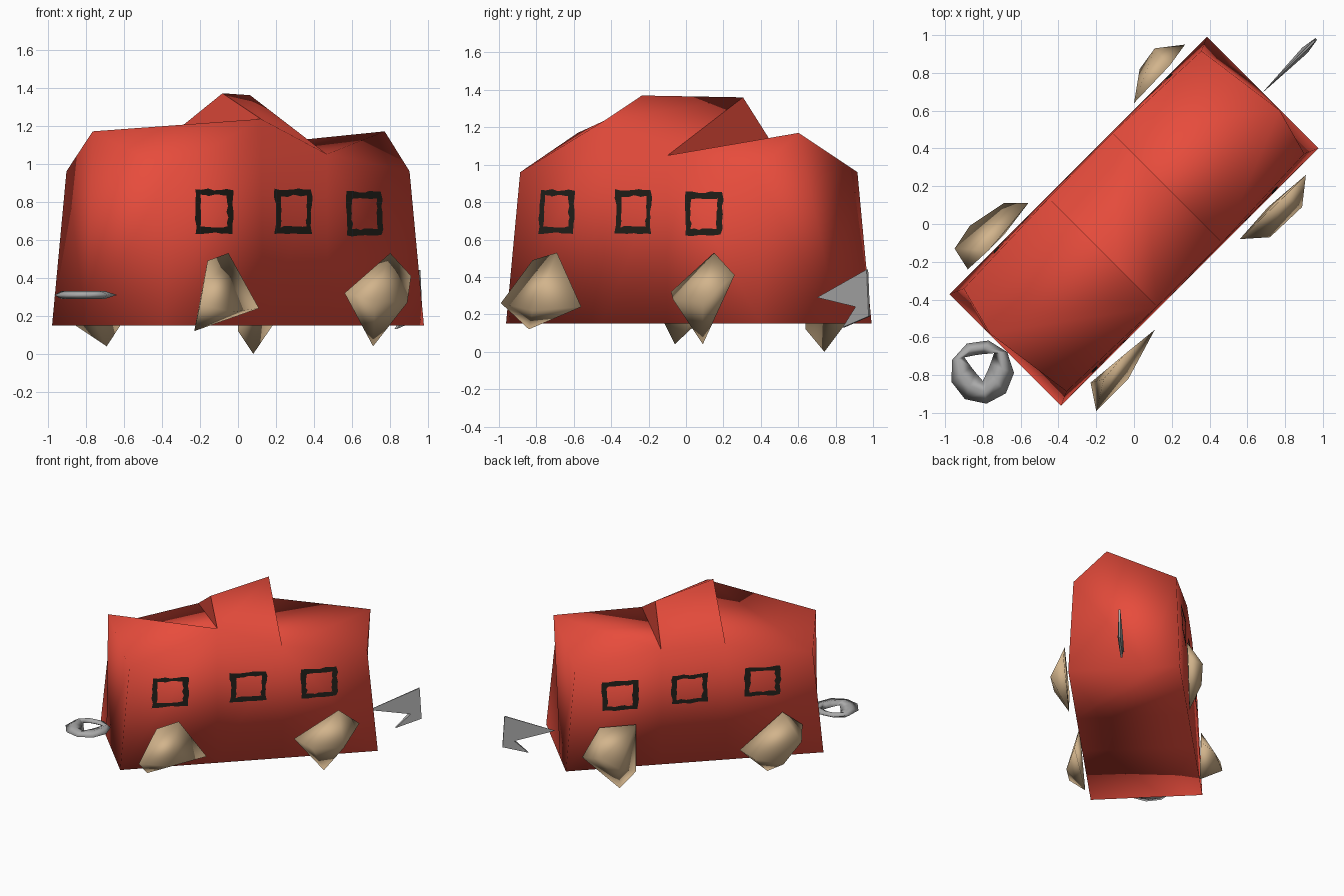
import bpy, bmesh, math, random
from mathutils import Matrix, Vector
from mathutils.bvhtree import BVHTree

random.seed(4)
if "Cube" in bpy.data.objects:
    bpy.data.objects.remove(bpy.data.objects["Cube"], do_unlink=True)

# The wagon is modelled along its own length, then turned diagonally
TURN = Matrix.Translation((0, 0.015, 0)) @ Matrix.Rotation(math.radians(45), 4, "Z")


def material(name, colour):
    mat = bpy.data.materials.new(name)
    mat.use_nodes = True
    mat.diffuse_color = (*colour, 1)
    mat.node_tree.nodes["Principled BSDF"].inputs["Base Color"].default_value = (*colour, 1)
    return mat


RED = material("painted red", (0.8, 0.072, 0.045))
TAN = material("wheel tan", (0.645, 0.456, 0.262))
GREY = material("coupling grey", (0.4, 0.4, 0.4))
BLACK = material("frame black", (0.016, 0.015, 0.011))


def finish(bm, name, mat, matrix=None, smooth=True):
    if matrix:
        bm.transform(matrix)
    for face in bm.faces:
        face.smooth = smooth
    mesh = bpy.data.meshes.new(name)
    bm.to_mesh(mesh)
    bm.free()
    mesh.materials.append(mat)
    obj = bpy.data.objects.new(name, mesh)
    bpy.context.collection.objects.link(obj)
    return obj


# Body: four cross-sections of right base, right eave, ridge, left eave, left base
BASE_Z, HALF = 0.15, 0.418


def section(u_base, u_eave, u_ridge, right, ridge, left):
    return [(u_base, -HALF, BASE_Z), (u_eave, *right), (u_ridge, *ridge),
            (u_eave, *left), (u_base, HALF, BASE_Z)]


sections = [
    section(-0.964, -0.89, -0.96, (-0.385, 0.96), (0.12, 1.17), (0.385, 0.96)),
    section(-0.235, -0.235, -0.235, (-0.405, 1.235), (-0.12, 1.37), (0.405, 1.07)),
    section(0.25, 0.25, 0.25, (-0.41, 1.05), (0.16, 1.36), (0.41, 1.08)),
    section(0.964, 0.89, 0.96, (-0.385, 0.96), (-0.13, 1.17), (0.385, 0.96)),
]
bm = bmesh.new()
rings = [[bm.verts.new(p) for p in s] for s in sections]

# Raised middle of the wagon: walls, both roof slopes and floor
for i in range(5):
    j = (i + 1) % 5
    bm.faces.new((rings[1][i], rings[2][i], rings[2][j], rings[1][j]))

# End bays: a low folded roof and an end wall creased from the ridge to its foot
for end, mid in ((rings[0], rings[1]), (rings[3], rings[2])):
    r_base, r_eave, ridge, l_eave, l_base = end
    mr_base, mr_eave, m_ridge, ml_eave, ml_base = mid
    foot = bm.verts.new((r_base.co.x, 0.165, BASE_Z))
    if end is rings[0]:
        roof = ((ridge, l_eave, mr_eave), (l_eave, ml_eave, mr_eave))
    else:
        roof = ((ridge, ml_eave, mr_eave), (ridge, l_eave, ml_eave))
    for face in ((r_base, r_eave, mr_eave, mr_base), (l_base, l_eave, ml_eave, ml_base),
                 (r_eave, ridge, mr_eave), *roof,
                 (r_base, mr_base, ml_base, l_base, foot),
                 (r_base, r_eave, foot), (r_eave, ridge, foot),
                 (ridge, l_eave, foot), (l_eave, l_base, foot)):
        bm.faces.new(face)
    # Upright gable between the low roof and the raised middle
    gable = bm.faces.new((mr_eave, m_ridge, ml_eave))
    for edge in gable.edges:
        edge.smooth = False
bmesh.ops.recalc_face_normals(bm, faces=bm.faces)
wall = BVHTree.FromBMesh(bm)
finish(bm, "wagon_body", RED, TURN)


# Hand-drawn window frames laid on the side walls
def window(name, u, z, side):
    bm = bmesh.new()
    loops = []
    for half_w, half_h in ((0.135, 0.115), (0.095, 0.082)):
        corners = [Vector(c) for c in ((-1, -1), (1, -1), (1, 1), (-1, 1))]
        loop = []
        for i in range(4):
            for step in range(6):
                c = corners[i].lerp(corners[(i + 1) % 4], step / 6)
                pu = u + c.x * half_w + random.uniform(-0.008, 0.008)
                pz = z + c.y * half_h + random.uniform(-0.006, 0.006)
                hit = wall.ray_cast(Vector((pu, side * 2, pz)), Vector((0, -side, 0)))[0]
                loop.append(bm.verts.new(hit + Vector((0, side * 0.004, 0))))
        loops.append(loop)
    outer, inner = loops
    for i in range(len(outer)):
        j = (i + 1) % len(outer)
        quad = [outer[i], outer[j], inner[j], inner[i]]
        bm.faces.new(quad if side < 0 else quad[::-1])
    finish(bm, name, BLACK, TURN, smooth=False)


for side, label, spots in (
        (-1, "right", ((-0.588, 0.75), (-0.005, 0.75), (0.527, 0.738))),
        (1, "left", ((-0.51, 0.76), (0.035, 0.745), (0.56, 0.73)))):
    for n, (u, z) in enumerate(spots, 1):
        window(f"{label}_window_frame_{n}", u, z, side)

# Chipped, stone-like wheels
wheels = {
    "front_wheel": ((.11, -.56, .24), (-.05, -.69, .53), (-.16, -.82, .49),
                    (-.23, -.84, .12), (-.2, -.99, .26), (-.03, -.82, .22)),
    "left_wheel": ((.8, .15, .53), (.91, .26, .41), (.71, .09, .04),
                   (.56, -.08, .32), (.89, .09, .27), (.72, -.07, .28)),
    "right_wheel": ((-.56, .11, .24), (-.69, -.06, .04), (-.95, -.13, .32),
                    (-.88, -.24, .4), (-.77, -.14, .51), (-.69, .11, .2), (-.87, -.01, .16)),
    "back_wheel": ((.08, .74, 0), (.27, .95, .28), (.19, .84, .5), (0, .64, .5),
                   (0, .64, .12), (.03, .82, .2), (.11, .93, .3)),
}
for name, points in wheels.items():
    bm = bmesh.new()
    for p in points:
        bm.verts.new(p)
    bmesh.ops.convex_hull(bm, input=bm.verts)
    bmesh.ops.recalc_face_normals(bm, faces=bm.faces)
    finish(bm, name, TAN)

# Coupling ring with a three-cornered hole
bm = bmesh.new()
N = 9
loops = []
for kind, z in (("outer", 0.31), ("top", 0.33), ("hole", 0.31), ("under", 0.29)):
    loop = []
    for i in range(N):
        a = math.radians(38) + math.tau * i / N
        rim = Vector((-0.805, -0.783, z)) + 0.17 * Vector((math.cos(a), math.sin(a), 0))
        r = 0.092 if i % 3 == 0 else 0.052
        hole = Vector((-0.813, -0.74, z)) + r * Vector((math.cos(a), math.sin(a), 0))
        t = {"outer": 0, "hole": 1}.get(kind, 0.5)
        loop.append(bm.verts.new(rim.lerp(hole, t)))
    loops.append(loop)
for k in range(4):
    a, b = loops[k], loops[(k + 1) % 4]
    for i in range(N):
        j = (i + 1) % N
        bm.faces.new((a[i], a[j], b[j], b[i]))
bmesh.ops.recalc_face_normals(bm, faces=bm.faces)
finish(bm, "coupling_ring", GREY)

# Coupling hook: a thin barbed blade, thickest at the barb (length, height, half thickness)
bm = bmesh.new()
profile = ((0.97, 0.29, 0.001), (1.35, 0.44, 0.006), (1.365, 0.19, 0.006),
           (1.17, 0.13, 0.008), (1.28, 0.24, 0.02))
sides = [[bm.verts.new((u, s * t, z)) for u, z, t in profile] for s in (-1, 1)]
bm.faces.new(sides[0])
bm.faces.new(sides[1][::-1])
for i in range(5):
    j = (i + 1) % 5
    bm.faces.new((sides[0][i], sides[1][i], sides[1][j], sides[0][j]))
bmesh.ops.recalc_face_normals(bm, faces=bm.faces)
finish(bm, "coupling_hook", GREY, TURN, smooth=False)
